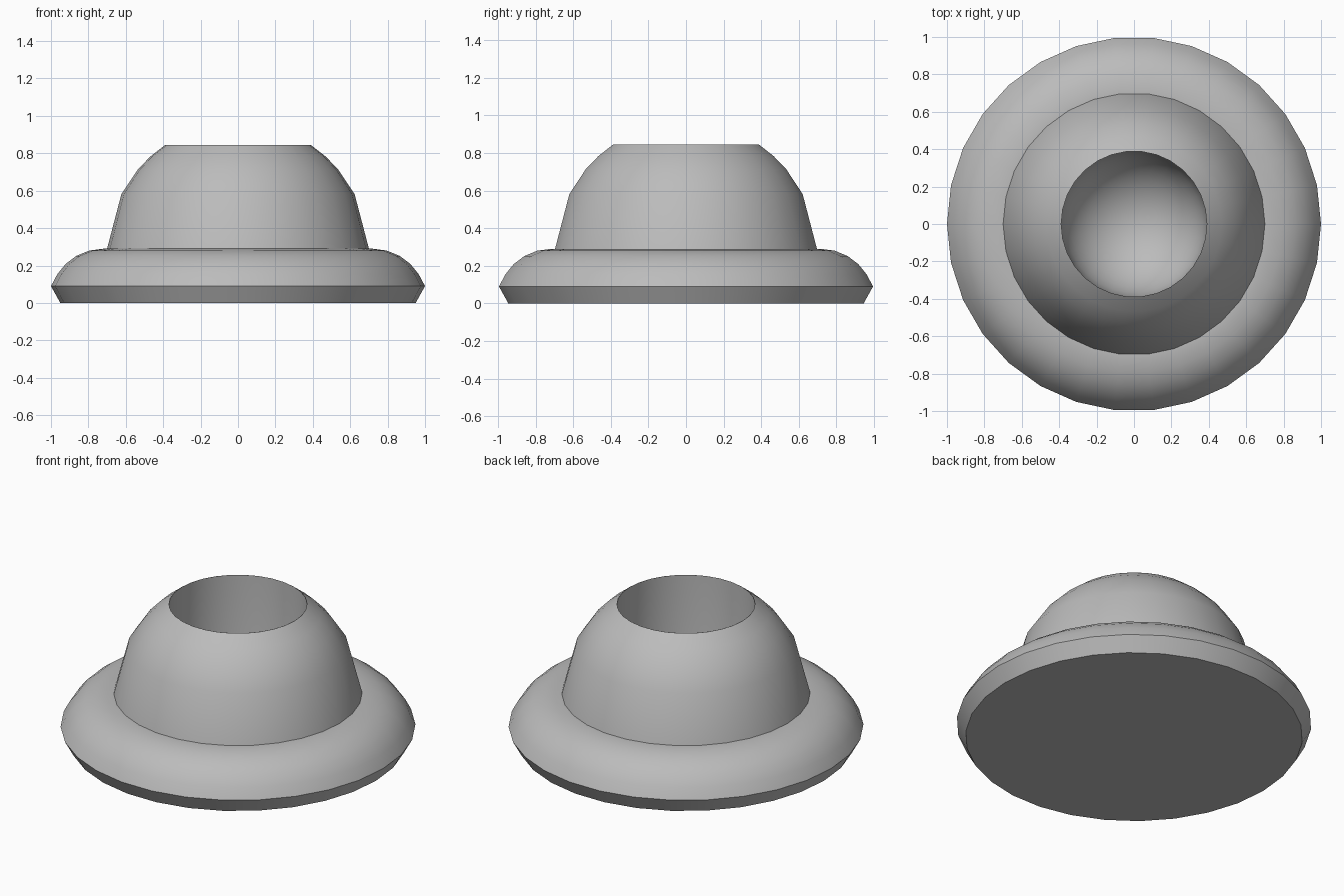
import bpy, bmesh
from math import sin, cos, radians, pi

if "Cube" in bpy.data.objects:
    bpy.data.objects.remove(bpy.data.objects["Cube"])

SIDES = 30

grey = bpy.data.materials.new("plain grey")
grey.use_nodes = True
grey.diffuse_color = (0.5, 0.5, 0.5, 1)
grey.node_tree.nodes["Principled BSDF"].inputs["Base Color"].default_value = (0.5, 0.5, 0.5, 1)


def arc(centre_r, centre_z, radius, angles):
    """Profile points (r, z) on a circle."""
    return [(centre_r + radius * cos(radians(a)), centre_z + radius * sin(radians(a)))
            for a in angles]


def lathe(name, profile):
    """Revolve a profile around z; a point at r = 0 closes the shape."""
    bm = bmesh.new()
    rings = []
    for r, z in profile:
        if r < 0.001:
            rings.append([bm.verts.new((0, 0, z))] * SIDES)
        else:
            rings.append([bm.verts.new((r * cos(2 * pi * i / SIDES),
                                        r * sin(2 * pi * i / SIDES), z))
                          for i in range(SIDES)])
    for low, high in zip(rings, rings[1:]):
        for i in range(SIDES):
            j = (i + 1) % SIDES
            corners = dict.fromkeys([low[i], low[j], high[j], high[i]])
            bm.faces.new(list(corners))
    mesh = bpy.data.meshes.new(name)
    bm.to_mesh(mesh)
    bm.free()
    mesh.materials.append(grey)
    obj = bpy.data.objects.new(name, mesh)
    bpy.context.collection.objects.link(obj)
    bpy.ops.object.select_all(action="DESELECT")
    obj.select_set(True)
    bpy.context.view_layer.objects.active = obj
    bpy.ops.object.shade_smooth_by_angle(angle=radians(30))
    return obj


# Rounded brim with a bevelled, flat underside
lathe("brim", [(0, 0), (0.95, 0), (1, 0.09)]
      + arc(0.72, 0, 0.29, (32, 46, 60, 75, 90)) + [(0.7, 0.29)])

# Truncated dome
lathe("dome", [(0.7, 0.29)] + arc(0, 0.263, 0.7, (27, 40, 48, 56.2)))

# Straight bore ending in a round bowl
lathe("socket", [(0.39, 0.845)] + arc(0, 0.47, 0.39, range(0, -81, -10)) + [(0, 0.08)])
